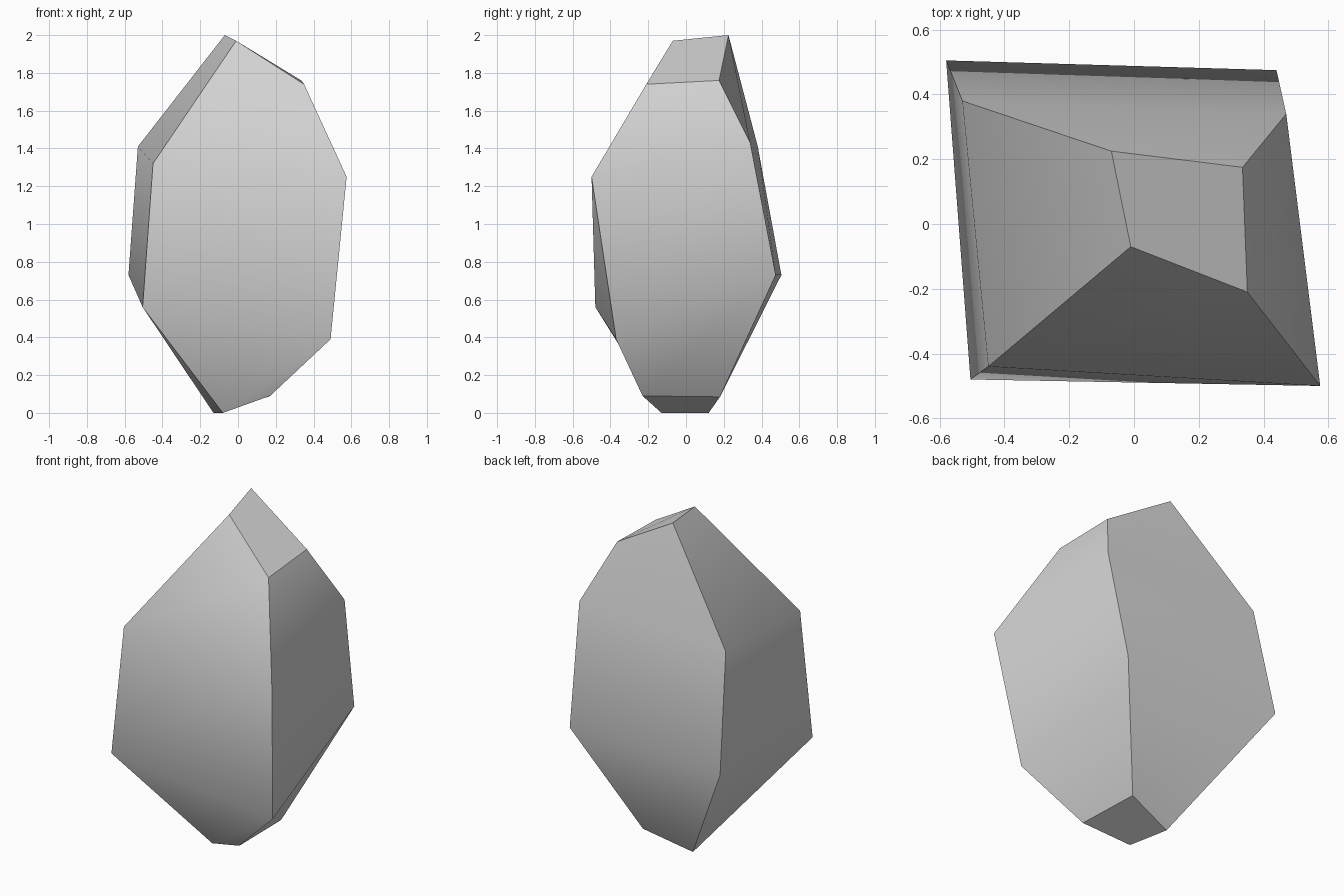
import bpy
import bmesh

cube = bpy.data.objects.get("Cube")
if cube:
    bpy.data.objects.remove(cube, do_unlink=True)

# Stone colour
stone = bpy.data.materials.new("stone_grey")
stone.use_nodes = True
colour = (0.65, 0.65, 0.65, 1)
stone.diffuse_color = colour
bsdf = next(n for n in stone.node_tree.nodes if n.type == 'BSDF_PRINCIPLED')
bsdf.inputs["Base Color"].default_value = colour
bsdf.inputs["Roughness"].default_value = 0.9

# Four-cornered cross-sections, bottom to top:
# front left-hand, front right-hand, back right-hand, back left-hand
sections = [
    [(-.08, -.13, 0), (.17, -.23, .09), (.16, .18, .085), (-.13, .12, 0)],
    [(-.505, -.48, .56), (.49, -.37, .39), (.44, .475, .73), (-.58, .505, .73)],
    [(-.45, -.44, 1.32), (.575, -.5, 1.25), (.47, .34, 1.43), (-.53, .38, 1.41)],
    [(-.01, -.07, 1.97), (.35, -.21, 1.74), (.335, .175, 1.76), (-.07, .225, 2)],
]

bm = bmesh.new()
rings = [[bm.verts.new(p) for p in section] for section in sections]

# Sides between neighbouring sections, then the two caps
for low, high in zip(rings, rings[1:]):
    for i in range(4):
        j = (i + 1) % 4
        bm.faces.new((low[i], low[j], high[j], high[i]))
bm.faces.new(rings[0][::-1])
bm.faces.new(rings[-1])
bmesh.ops.recalc_face_normals(bm, faces=bm.faces)

# Smooth bands, with crisp corners and cap rims
for face in bm.faces:
    face.smooth = True
bands = [set(ring) for ring in rings[1:-1]]
for edge in bm.edges:
    edge.smooth = any(set(edge.verts) <= band for band in bands)

mesh = bpy.data.meshes.new("rock")
bm.to_mesh(mesh)
bm.free()
mesh.materials.append(stone)
bpy.context.collection.objects.link(bpy.data.objects.new("rock", mesh))
